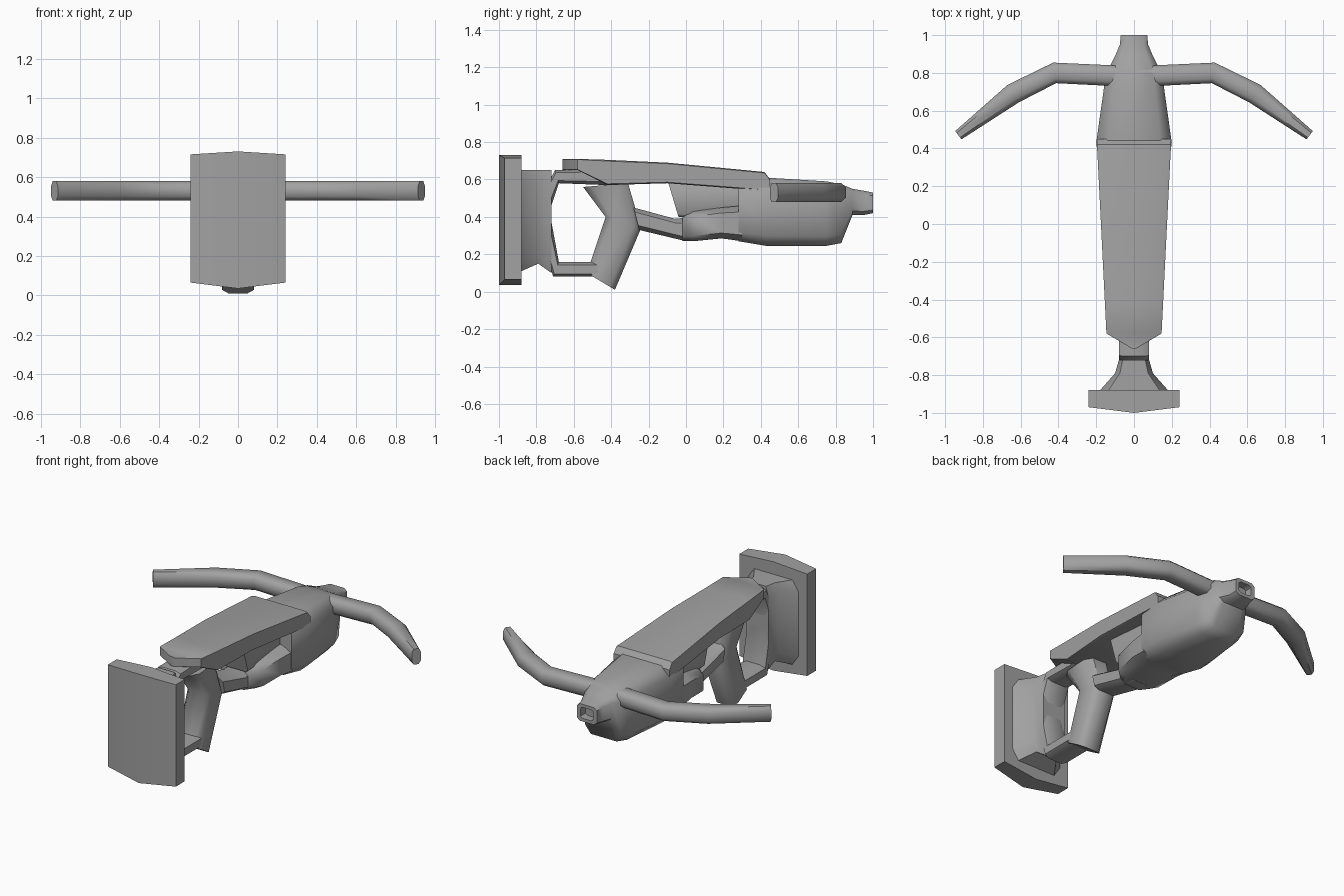
import bpy, bmesh, math
from mathutils import Vector

if "Cube" in bpy.data.objects:
    bpy.data.objects.remove(bpy.data.objects["Cube"])

shade = 0.36
grey = bpy.data.materials.new("matte grey")
grey.use_nodes = True
grey.diffuse_color = (shade, shade, shade, 1)
grey.node_tree.nodes["Principled BSDF"].inputs["Base Color"].default_value = grey.diffuse_color


def skin(name, rings, smooth_angle):
    """Joins successive rings of points into one capped, smooth-shaded part."""
    bm = bmesh.new()
    loops = [[bm.verts.new(point) for point in section] for section in rings]
    bm.faces.new(loops[0])
    bm.faces.new(loops[-1])
    for near, far in zip(loops, loops[1:]):
        for i in range(len(near)):
            bm.faces.new((near[i - 1], near[i], far[i], far[i - 1]))
    bmesh.ops.recalc_face_normals(bm, faces=bm.faces)
    mesh = bpy.data.meshes.new(name)
    bm.to_mesh(mesh)
    bm.free()
    mesh.materials.append(grey)
    part = bpy.data.objects.new(name, mesh)
    bpy.context.collection.objects.link(part)
    bpy.ops.object.select_all(action='DESELECT')
    part.select_set(True)
    bpy.context.view_layer.objects.active = part
    bpy.ops.object.shade_smooth_by_angle(angle=math.radians(smooth_angle))


def section(start, end, half_width, corner):
    """Rectangle spanning start to end, with its four corners cut off."""
    middle = (start + end) / 2
    across = (start - end) / 2
    inner = 1 - corner
    outline = []
    for u, v in ((1, 1), (-1, 1), (-1, -1), (1, -1)):
        cut = [(u * inner, v), (u, v * inner)]
        if u == v:
            cut.reverse()
        outline += [middle + across * a + half_width * b for a, b in cut]
    return outline


def slices(name, stations, corner, smooth_angle=50):
    """Upright sections along the length: y, top, bottom and half-width."""
    skin(name, [section(Vector((0, y, top)), Vector((0, y, bottom)),
                        Vector((width, 0, 0)), corner)
                for y, top, bottom, width in stations], smooth_angle)


def strut(name, edge_a, edge_b, width, corner):
    """Bar of constant half-width between two edge lines in the side plane."""
    skin(name, [section(Vector((0, *a)), Vector((0, *b)), Vector((width, 0, 0)), corner)
                for a, b in zip(edge_a, edge_b)], 50)


def limb(name, path, half_width, half_height, side):
    """Horizontal bar swept along a path, narrowing at its tip."""
    points = [Vector((side * x, y, 0.53)) for x, y in path]
    rings = []
    for i, point in enumerate(points):
        before = points[max(i - 1, 0)]
        after = points[min(i + 1, len(points) - 1)]
        along = (after - before).normalized()
        normal = Vector((-along.y, along.x, 0))
        size = half_width / 2 if after == point else half_width
        rings.append(section(point + normal * size, point - normal * size,
                             Vector((0, 0, half_height)), 0.45))
    skin(name, rings, 50)


# Butt plate with a shallow centre ridge
plate = []
for x in (-0.24, 0, 0.24):
    slope = abs(x) / 8
    low, high = 0.035 + slope, 0.73 - slope / 2
    front, back = slope - 1, -0.88
    plate.append([(x, front, low), (x, front, high), (x, back, high), (x, back, low)])
skin("butt_plate", plate, 30)

# Flared block joining plate and stock
slices("stock_flare", [(-0.88, 0.65, 0.11, 0.18), (-0.79, 0.65, 0.15, 0.1),
                       (-0.72, 0.65, 0.1, 0.08)], 0.25)

# Thumb-hole frame: top bar, rear post and lower bridge
strut("thumbhole_frame",
      [(-0.42, 0.57), (-0.68, 0.58), (-0.73, 0.43), (-0.68, 0.16), (-0.47, 0.16)],
      [(-0.42, 0.66), (-0.7, 0.65), (-0.82, 0.43), (-0.71, 0.08), (-0.47, 0.08)],
      0.08, 0.4)

# Slanted grip rising to the cover
strut("grip", [(-0.53, 0.1), (-0.43, 0.4), (-0.55, 0.56)],
      [(-0.38, 0.01), (-0.24, 0.34), (-0.31, 0.58)], 0.08, 0.4)

# Lower rail under the front opening
strut("lower_rail", [(-0.28, 0.45), (-0.06, 0.39), (0.05, 0.4)],
      [(-0.25, 0.33), (0, 0.27), (0.05, 0.27)], 0.085, 0.4)

# Narrow core inside the side recesses
strut("recess_core", [(-0.1, 0.6), (0.34, 0.6)], [(-0.04, 0.4), (0.34, 0.4)], 0.1, 0.15)

# Lower body widening from the rail
slices("lower_body", [(-0.02, 0.42, 0.27, 0.085), (0.04, 0.43, 0.27, 0.15),
                      (0.19, 0.45, 0.285, 0.17), (0.3, 0.46, 0.27, 0.18)], 0.35)

# Front body with a tapering nose and hollow muzzle
slices("front_body", [(0.28, 0.6, 0.27, 0.18), (0.43, 0.61, 0.245, 0.2),
                      (0.75, 0.59, 0.245, 0.155), (0.83, 0.575, 0.26, 0.13),
                      (0.89, 0.55, 0.41, 0.1), (0.95, 0.54, 0.41, 0.075),
                      (1, 0.53, 0.42, 0.07), (1, 0.51, 0.44, 0.045),
                      (0.95, 0.51, 0.44, 0.045)], 0.3)

# Top cover, widening forward from a pointed rear edge
cover = [(y, top, bottom, 0.175 + y / 20) for y, top, bottom in (
    (-0.58, 0.71, 0.65), (-0.42, 0.705, 0.57), (-0.1, 0.69, 0.58),
    (0.42, 0.64, 0.54), (0.45, 0.6, 0.54))]
slices("top_cover", [(-0.66, 0.71, 0.65, 0.01)] + cover, 0.1, 35)

# Swept bow limbs
bow_path = [(0, 0.78), (0.42, 0.8), (0.64, 0.69), (0.93, 0.47)]
for name, side in (("left_limb", 1), ("right_limb", -1)):
    limb(name, bow_path, 0.055, 0.05, side)
